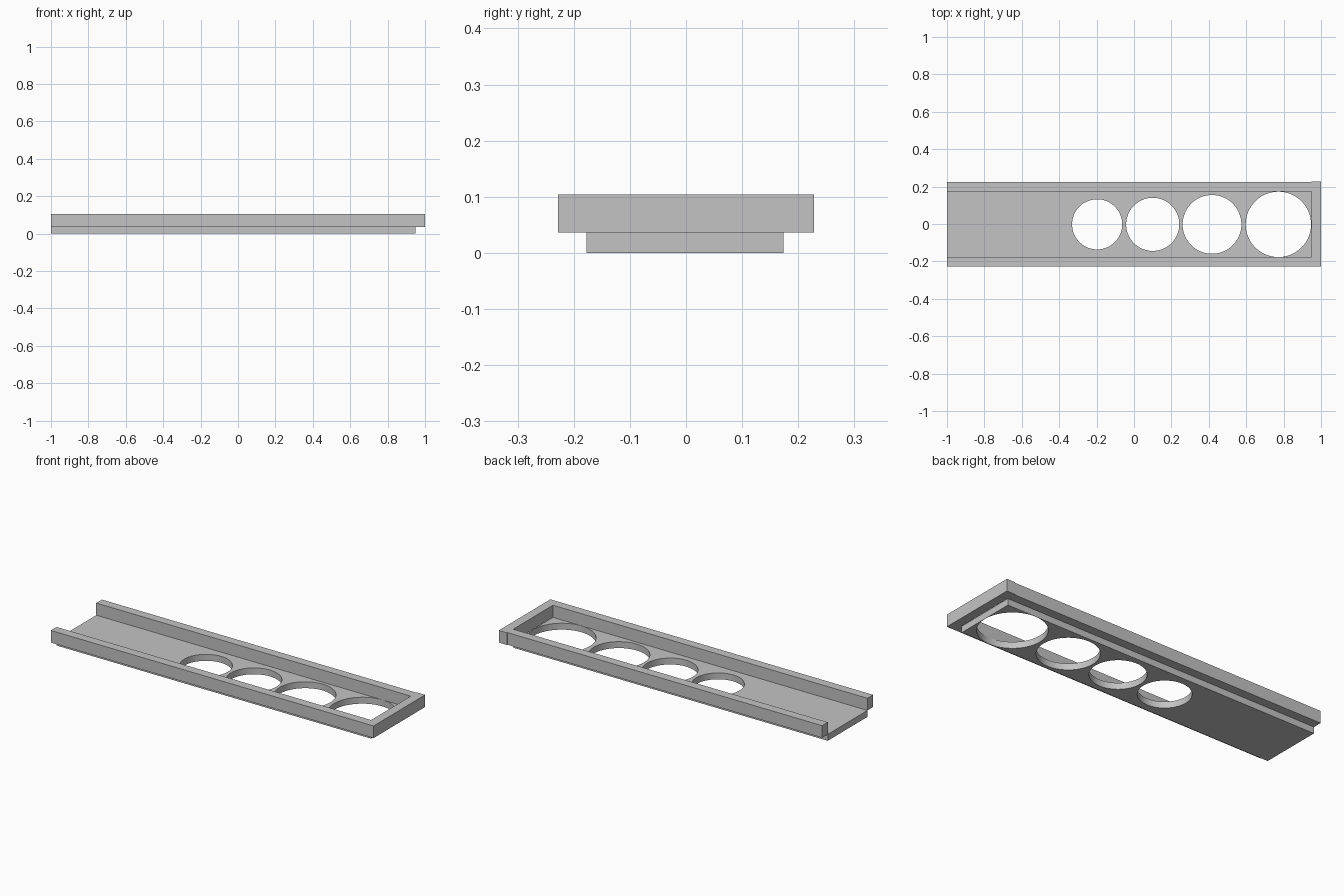
import bpy
import bmesh

cube = bpy.data.objects.get("Cube")
if cube:
    bpy.data.objects.remove(cube, do_unlink=True)

grey = bpy.data.materials.new("plain_grey")
grey.use_nodes = True
colour = (0.55, 0.55, 0.55, 1)
grey.diffuse_color = colour
grey.node_tree.nodes["Principled BSDF"].inputs["Base Color"].default_value = colour

MID = -0.002      # centre line of the tray in y
INNER = 0.1755    # half width of the floor
FLOOR_Z = 0.036
TOP_Z = 0.104


def extrude_outline(name, outline, z0, z1):
    """Solid made by extruding a flat outline upwards."""
    bm = bmesh.new()
    face = bm.faces.new([bm.verts.new((x, y, z0)) for x, y in outline])
    result = bmesh.ops.extrude_face_region(bm, geom=[face])
    verts = [v for v in result["geom"] if isinstance(v, bmesh.types.BMVert)]
    bmesh.ops.translate(bm, vec=(0, 0, z1 - z0), verts=verts)
    bmesh.ops.recalc_face_normals(bm, faces=bm.faces)
    mesh = bpy.data.meshes.new(name)
    bm.to_mesh(mesh)
    bm.free()
    mesh.materials.append(grey)
    obj = bpy.data.objects.new(name, mesh)
    bpy.context.collection.objects.link(obj)
    return obj


# Floor plate, open at the left end
lo, hi = MID - INNER, MID + INNER
floor = extrude_outline("floor_plate",
                        [(-1, lo), (0.948, lo), (0.948, hi), (-1, hi)], 0, FLOOR_Z)

# Four round holes, growing towards the closed end
for i, (x, r) in enumerate([(-0.197, 0.134), (0.1, 0.142), (0.417, 0.157), (0.772, 0.1748)]):
    bpy.ops.mesh.primitive_cylinder_add(vertices=96, radius=r, depth=0.2, location=(x, MID, 0.02))
    cutter = bpy.context.object
    cutter.name = f"hole_cutter_{i + 1}"
    cutter.data.materials.append(grey)
    cutter.hide_render = True
    cutter.hide_set(True)
    cut = floor.modifiers.new(f"hole_{i + 1}", "BOOLEAN")
    cut.operation = "DIFFERENCE"
    cut.solver = "EXACT"
    cut.object = cutter

# Bake the holes and drop the cutters
bpy.context.view_layer.update()
cut_mesh = bpy.data.meshes.new_from_object(
    floor.evaluated_get(bpy.context.evaluated_depsgraph_get()))
floor.modifiers.clear()
floor.data = cut_mesh
for obj in [o for o in bpy.data.objects if o.name.startswith("hole_cutter")]:
    bpy.data.objects.remove(obj, do_unlink=True)

# U-shaped rim: two rails and a closed end that juts out slightly at the back
rim = extrude_outline("rim_rails", [
    (-1, -0.228), (1, -0.228), (1, 0.228), (0.95, 0.228), (0.95, 0.224), (-1, 0.224),
    (-1, hi), (0.949, hi), (0.949, lo), (-1, lo)], FLOOR_Z, TOP_Z)

# Smooth hole walls, crisp edges
bpy.ops.object.select_all(action="DESELECT")
floor.select_set(True)
bpy.context.view_layer.objects.active = floor
bpy.ops.object.shade_smooth_by_angle()
